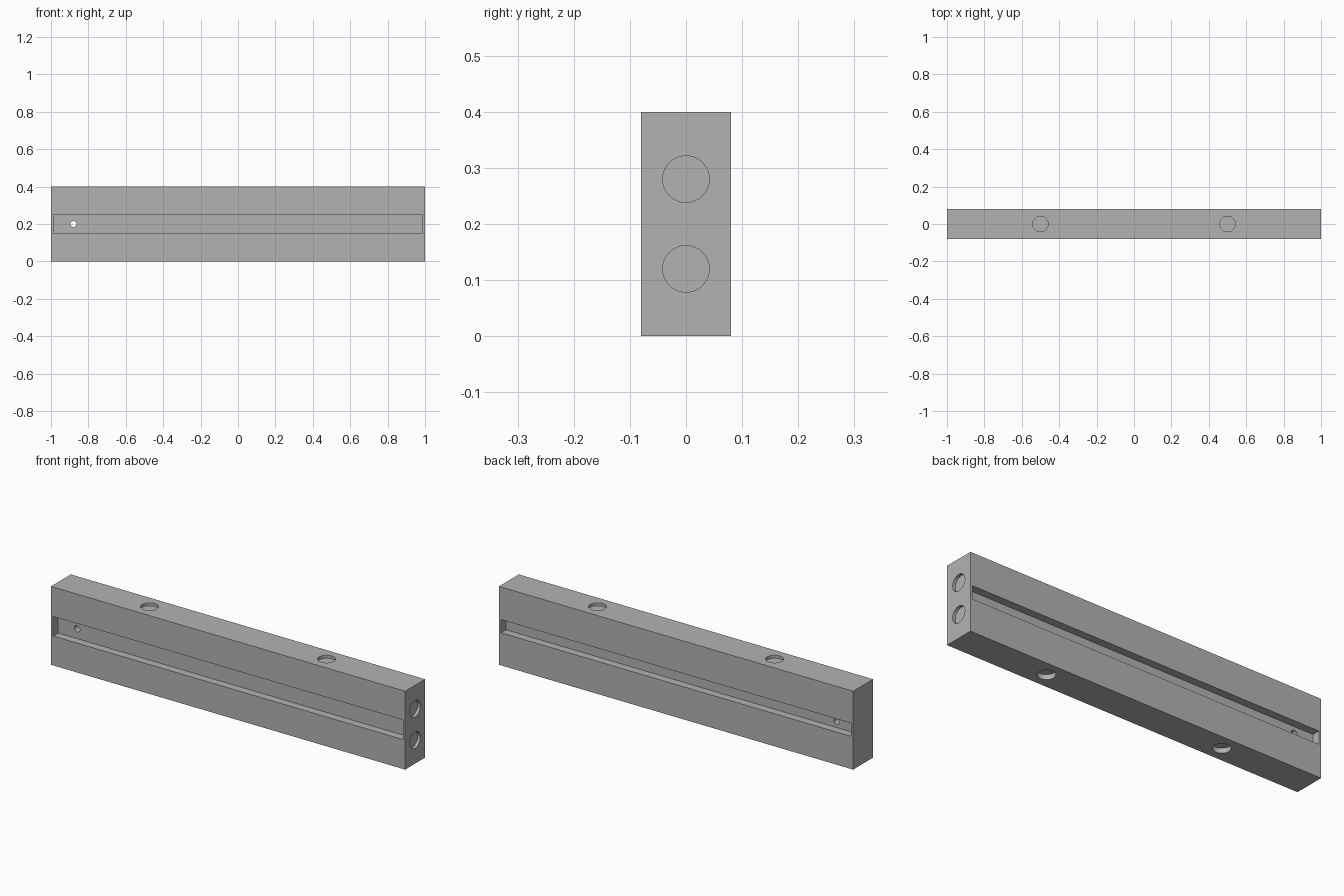
import bpy
from math import pi

old = bpy.data.objects.get("Cube")
if old:
    bpy.data.objects.remove(old, do_unlink=True)

LENGTH, DEPTH, HEIGHT = 2.0, 0.16, 0.4
MID = HEIGHT / 2

grey = bpy.data.materials.new("matte grey")
grey.use_nodes = True
grey.diffuse_color = (0.45, 0.45, 0.45, 1)
grey.node_tree.nodes["Principled BSDF"].inputs["Base Color"].default_value = (0.45, 0.45, 0.45, 1)


def box(name, center, size):
    bpy.ops.mesh.primitive_cube_add(size=1, location=center)
    ob = bpy.context.object
    ob.name = name
    ob.scale = size
    bpy.ops.object.transform_apply(location=False, rotation=False, scale=True)
    ob.data.materials.append(grey)
    return ob


def cylinder(name, center, radius, length, rotation=(0, 0, 0), sides=48):
    bpy.ops.mesh.primitive_cylinder_add(vertices=sides, radius=radius, depth=length,
                                        location=center, rotation=rotation)
    ob = bpy.context.object
    ob.name = name
    ob.data.materials.append(grey)
    return ob


# Solid bar
bar = box("bar_body", (0, 0, MID), (LENGTH, DEPTH, HEIGHT))
cutters = []

# Long channels: a wide one in front, a narrower one behind
for name, side, width in (("front_channel_cutter", -1, 0.1), ("back_channel_cutter", 1, 0.067)):
    cutters.append(box(name, (0, side * DEPTH / 2, MID), (LENGTH - 0.025, 0.08, width)))

# Small cable hole joining both channels
cutters.append(cylinder("cable_hole_cutter", (-0.88, 0, MID), 0.016, 0.12, (pi / 2, 0, 0), 24))

# Shallow round pockets in the top, the bottom and one end
R = 0.0415
for x in (-0.5, 0.5):
    cutters.append(cylinder("top_pocket_cutter", (x, 0, HEIGHT), R, 0.03))
    cutters.append(cylinder("bottom_pocket_cutter", (x, 0, 0), R, 0.05))
for z in (0.12, 0.28):
    cutters.append(cylinder("end_pocket_cutter", (LENGTH / 2, 0, z), R, 0.03, (0, pi / 2, 0)))

# Cut everything, then bake the result and drop the cutters
for cutter in cutters:
    cutter.hide_render = True
    mod = bar.modifiers.new(cutter.name, 'BOOLEAN')
    mod.operation = 'DIFFERENCE'
    mod.solver = 'EXACT'
    mod.object = cutter

bpy.ops.object.select_all(action='DESELECT')
bar.select_set(True)
bpy.context.view_layer.objects.active = bar
for mod in list(bar.modifiers):
    bpy.ops.object.modifier_apply(modifier=mod.name)
for cutter in cutters:
    bpy.data.objects.remove(cutter, do_unlink=True)

bpy.ops.object.shade_smooth_by_angle(angle=pi / 6)
